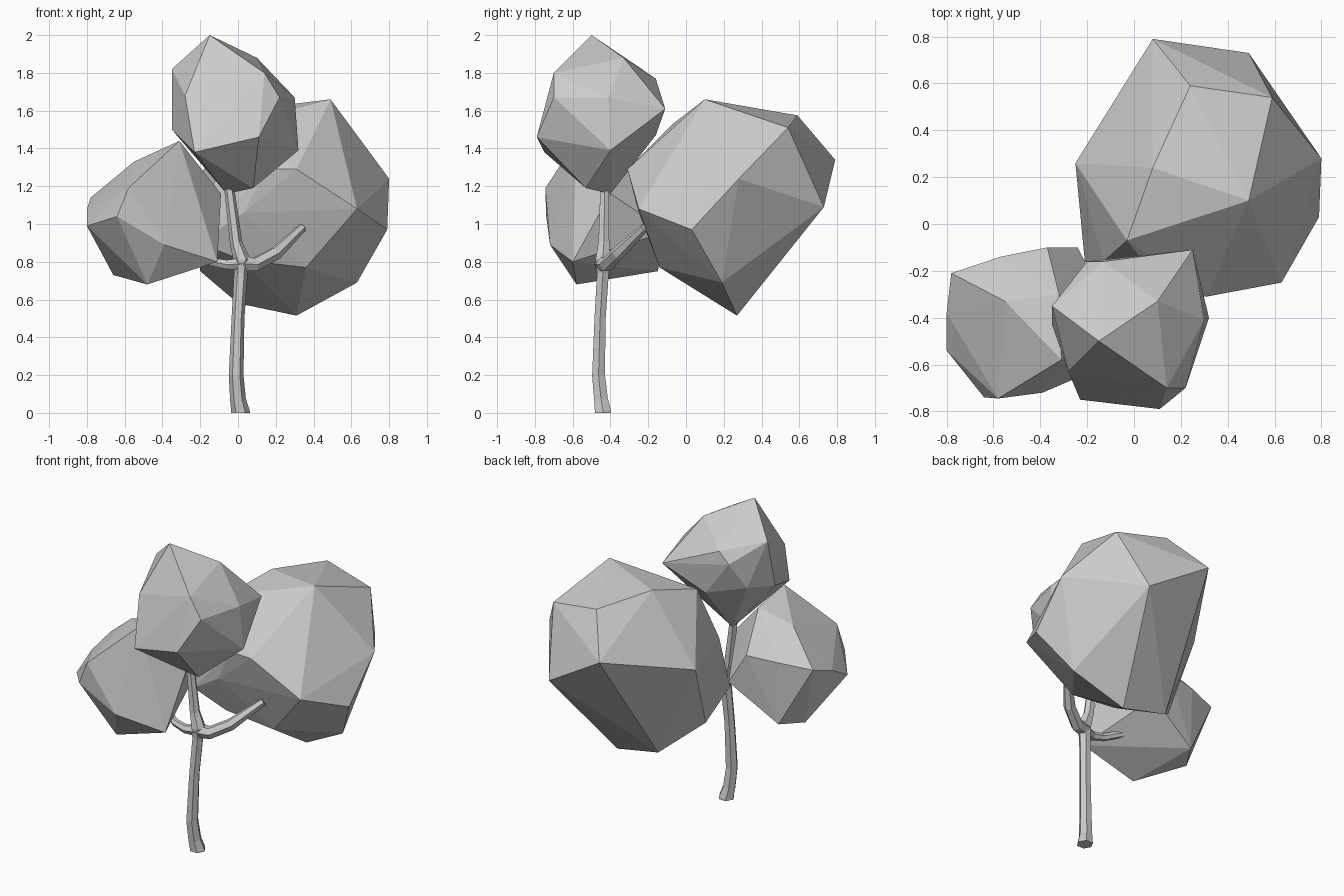
import bpy
import bmesh

# Remove the default cube
cube = bpy.data.objects.get("Cube")
if cube:
    bpy.data.objects.remove(cube, do_unlink=True)


def make_material(name, color):
    material = bpy.data.materials.new(name)
    material.use_nodes = True
    material.diffuse_color = color
    material.node_tree.nodes["Principled BSDF"].inputs["Base Color"].default_value = color
    return material


grey = make_material("plain grey", (0.6, 0.6, 0.6, 1.0))


def add_crown(name, points):
    """Wrap a handful of corner points into a flat-faceted leaf mass."""
    bm = bmesh.new()
    for point in points:
        bm.verts.new(point)
    bmesh.ops.convex_hull(bm, input=bm.verts[:])
    loose = [vert for vert in bm.verts if not vert.link_faces]
    bmesh.ops.delete(bm, geom=loose, context='VERTS')
    bmesh.ops.recalc_face_normals(bm, faces=bm.faces[:])
    mesh = bpy.data.meshes.new(name)
    bm.to_mesh(mesh)
    bm.free()
    mesh.materials.append(grey)
    crown = bpy.data.objects.new(name, mesh)
    bpy.context.collection.objects.link(crown)
    return crown


def add_limb(name, stations):
    """Sweep a tapered six-sided tube along stations of (x, y, z, radius)."""
    curve = bpy.data.curves.new(name, 'CURVE')
    curve.dimensions = '3D'
    curve.bevel_depth = 1.0
    curve.bevel_resolution = 1
    curve.use_fill_caps = True
    spline = curve.splines.new('POLY')
    spline.use_smooth = False
    spline.points.add(len(stations) - 1)
    for point, (x, y, z, radius) in zip(spline.points, stations):
        point.co = (x, y, z, 1.0)
        point.radius = radius
    curve.materials.append(grey)
    limb = bpy.data.objects.new(name, curve)
    bpy.context.collection.objects.link(limb)
    return limb


# Upper crown above the trunk
add_crown("upper_crown", [
    (-.15, -.5, 2), (.1, -.33, 1.88), (.14, -.7, 1.8), (-.35, -.35, 1.82),
    (-.35, -.43, 1.5), (.3, -.41, 1.67), (.25, -.11, 1.61), (-.13, -.16, 1.77),
    (-.2, -.16, 1.7), (-.27, -.25, 1.53), (-.03, -.16, 1.47), (.32, -.4, 1.39),
    (.22, -.7, 1.67), (.11, -.79, 1.46), (-.23, -.75, 1.38), (-.28, -.63, 1.68),
    (.08, -.53, 1.19), (-.06, -.4, 1.16),
])

# Small crown on the right-hand branch
add_crown("small_crown", [
    (-.31, -.58, 1.44), (-.55, -.33, 1.33), (-.32, -.3, 1.4), (-.78, -.21, 1.14),
    (-.8, -.38, 1.08), (-.8, -.54, .99), (-.64, -.74, 1.04), (-.58, -.745, 1.19),
    (-.66, -.3, .73), (-.57, -.15, .75), (-.48, -.58, .68), (-.39, -.72, .89),
    (-.11, -.6, .8), (-.09, -.4, 1.16), (-.24, -.1, .96), (-.37, -.1, 1.17),
    (-.57, -.14, 1.16),
])

# Large crown behind, on the left-hand branch
add_crown("large_crown", [
    (.49, .1, 1.66), (.08, .24, 1.61), (.24, .59, 1.575), (.59, .54, 1.51),
    (.8, .28, 1.24), (.79, .03, .97), (.08, .79, 1.34), (.49, .73, 1.09),
    (.63, -.25, 1.08), (.31, -.31, 1.29), (.63, .19, .69), (.31, .27, .515),
    (-.03, -.07, 1.53), (-.25, .26, 1.18), (-.2, .08, .75), (0, .29, .58),
    (.36, -.14, .77), (-.21, -.16, .9), (-.13, -.16, 1.2), (.03, -.25, 1.06),
    (.02, -.15, .81), (.15, -.3, 1.29),
])

# Trunk, flared at the foot and swelling at the fork
add_limb("trunk", [
    (.013, -.44, 0, .05), (.013, -.44, .01, .049), (0, -.45, .07, .042),
    (-.01, -.463, .2, .039), (0, -.455, .5, .034), (.015, -.44, .74, .036),
    (.02, -.44, .81, .045), (-.01, -.435, .9, .033), (-.05, -.43, 1.22, .026),
])

# Branches reaching for the side crowns
add_limb("left_branch", [
    (.02, -.44, .79, .045), (.09, -.42, .785, .04),
    (.2, -.36, .845, .037), (.34, -.22, .98, .023),
])
add_limb("right_branch", [
    (.02, -.44, .79, .038), (-.06, -.46, .785, .028),
    (-.14, -.45, .8, .024), (-.3, -.37, .86, .02),
])
